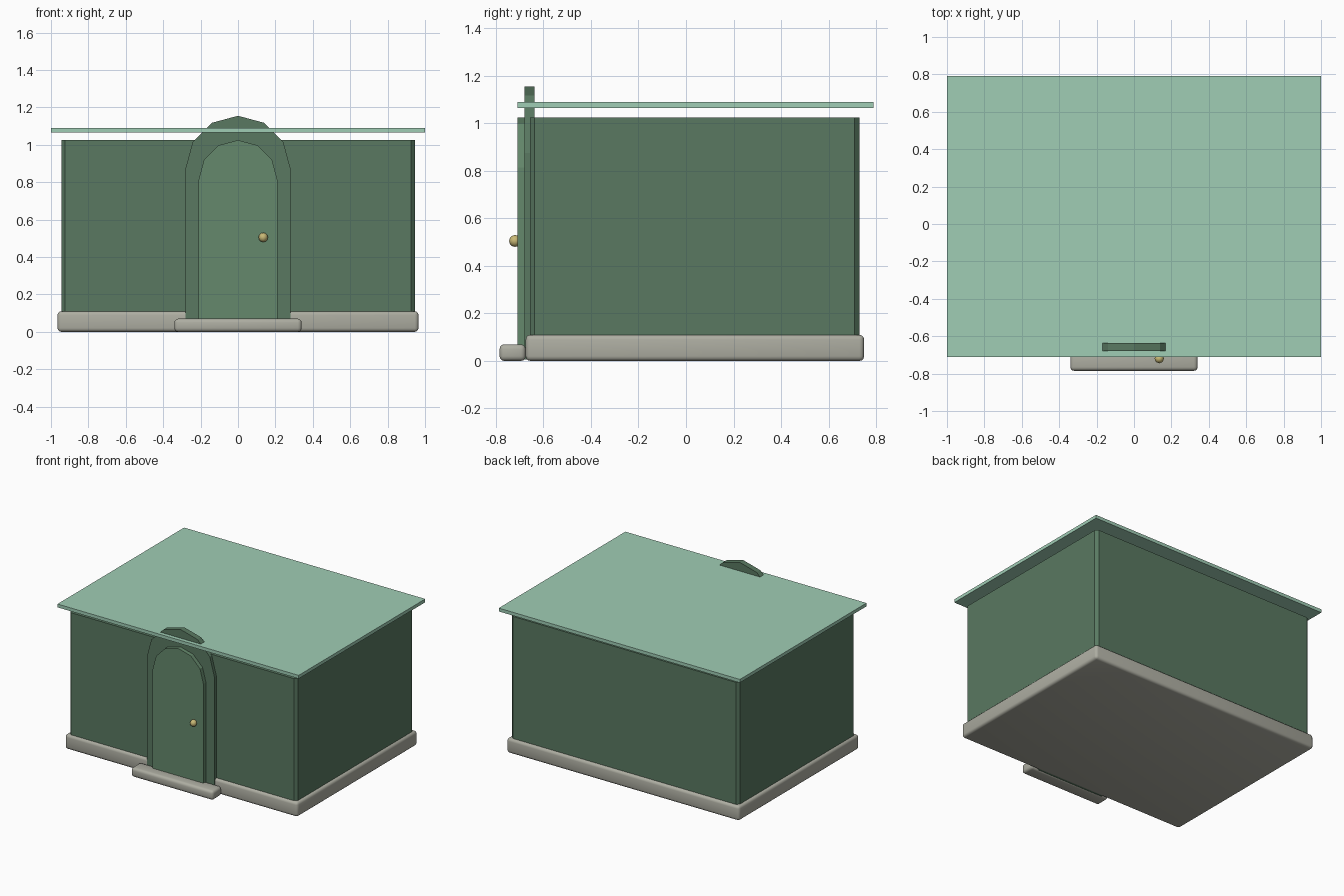
import bpy, bmesh, math

if "Cube" in bpy.data.objects:
    bpy.data.objects.remove(bpy.data.objects["Cube"])


def material(name, rgb):
    m = bpy.data.materials.new(name)
    m.diffuse_color = (*rgb, 1)
    m.use_nodes = True
    m.node_tree.nodes["Principled BSDF"].inputs["Base Color"].default_value = m.diffuse_color
    return m


STONE = material("stone", (0.42, 0.42, 0.36))
WALL = material("wall_green", (0.10, 0.19, 0.12))
DOOR = material("door_green", (0.13, 0.25, 0.15))
ROOF = material("roof_green", (0.35, 0.61, 0.46))
BRASS = material("brass", (0.58, 0.48, 0.18))


def finish(name, bm, mat, smooth=False):
    bmesh.ops.recalc_face_normals(bm, faces=bm.faces)
    me = bpy.data.meshes.new(name)
    bm.to_mesh(me)
    bm.free()
    me.materials.append(mat)
    for p in me.polygons:
        p.use_smooth = smooth
    ob = bpy.data.objects.new(name, me)
    bpy.context.collection.objects.link(ob)
    return ob


def prism(name, points, offset, mat):
    """Extrude a closed outline of 3D points along an offset."""
    bm = bmesh.new()
    face = bm.faces.new([bm.verts.new(p) for p in points])
    out = bmesh.ops.extrude_face_region(bm, geom=[face])
    verts = [g for g in out["geom"] if isinstance(g, bmesh.types.BMVert)]
    bmesh.ops.translate(bm, verts=verts, vec=offset)
    return finish(name, bm, mat)


def box(name, x, y0, y1, z0, z1, mat, bevel=0.0):
    """Box centred on x = 0, optionally with soft rounded edges."""
    pts = [(-x, y0, z0), (x, y0, z0), (x, y1, z0), (-x, y1, z0)]
    ob = prism(name, pts, (0, 0, z1 - z0), mat)
    if bevel:
        mod = ob.modifiers.new("rounded_edges", "BEVEL")
        mod.width = bevel
        mod.segments = 3
        for p in ob.data.polygons:
            p.use_smooth = True
    return ob


def arch(name, r, spring, z0, y0, y1, mat):
    """Round-topped slab whose arch has six segments."""
    pts = [(-r, y0, z0), (r, y0, z0)]
    for i in range(7):
        a = math.pi * i / 6
        pts.append((r * math.cos(a), y0, spring + r * math.sin(a)))
    return prism(name, pts, (0, y1 - y0, 0), mat)


# Stone base and doorstep
box("base", 0.965, -0.675, 0.75, 0.0, 0.11, STONE, 0.02)
box("doorstep", 0.34, -0.785, -0.675, 0.0, 0.07, STONE, 0.02)

# Walls with chamfered corners
X, Y0, Y1, C = 0.945, -0.657, 0.73, 0.02
outline = [(-X + C, Y0), (X - C, Y0), (X, Y0 + C), (X, Y1 - C),
           (X - C, Y1), (-X + C, Y1), (-X, Y1 - C), (-X, Y0 + C)]
prism("walls", [(x, y, 0.09) for x, y in outline], (0, 0, 0.935), WALL)

# Flat overhanging roof
box("roof", 1.0, -0.71, 0.79, 1.065, 1.09, ROOF)

# Door frame and door
arch("door_frame", 0.28, 0.875, 0.005, -0.68, -0.637, WALL)
arch("door", 0.21, 0.815, 0.005, -0.71, -0.67, DOOR)

# Door knob
bm = bmesh.new()
bmesh.ops.create_uvsphere(bm, u_segments=8, v_segments=6, radius=0.025)
bmesh.ops.translate(bm, verts=bm.verts, vec=(0.135, -0.72, 0.505))
finish("door_knob", bm, BRASS, True)
